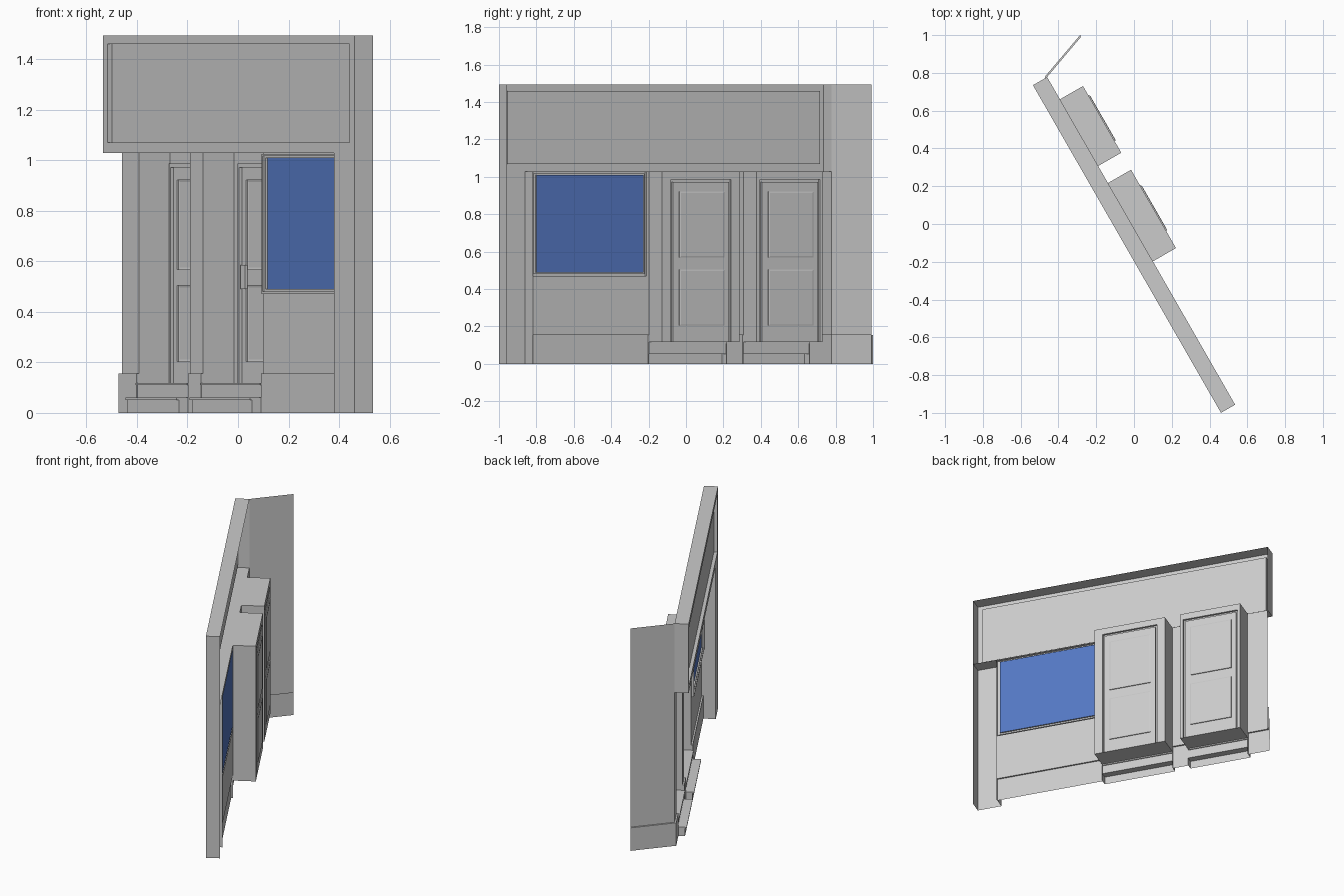
import bpy, bmesh
from math import radians
from mathutils import Matrix

cube = bpy.data.objects.get("Cube")
if cube:
    bpy.data.objects.remove(cube)

# Local frame: x runs along the shopfront, -y is the street side, z is up
PLACE = Matrix.Translation((-0.535, 0.735, 0)) @ Matrix.Rotation(radians(-60.15), 4, 'Z')
WALL = 0.0865      # wall plane
BACK = 0.2275      # back plane of the door alcoves
SOFFIT, TOP, FLOOR, PLINTH = 1.03, 1.495, 0.118, 0.155


def material(name, rgb):
    m = bpy.data.materials.new(name)
    m.use_nodes = True
    m.diffuse_color = (*rgb, 1)
    bsdf = next(n for n in m.node_tree.nodes if n.type == 'BSDF_PRINCIPLED')
    bsdf.inputs["Base Color"].default_value = (*rgb, 1)
    return m


GREY = material("plaster grey", (0.6, 0.6, 0.6))
BLUE = material("glass blue", (0.09, 0.19, 0.55))


def face(bm, points):
    return bm.faces.new([bm.verts.new(p) for p in points])


def loop(x0, x1, z0, z1, y):
    return [(x0, y, z0), (x1, y, z0), (x1, y, z1), (x0, y, z1)]


def nested(bm, loops, fill=True):
    """Bridge a chain of rectangles, each given as (x0, x1, z0, z1, y)."""
    rings = [loop(*l) for l in loops]
    for a, b in zip(rings, rings[1:]):
        for i in range(4):
            j = (i + 1) % 4
            face(bm, (a[i], a[j], b[j], b[i]))
    if fill:
        face(bm, rings[-1])


def ribbon(bm, path, z0, z1):
    """Vertical sheet along a plan path."""
    for (ax, ay), (bx, by) in zip(path, path[1:]):
        face(bm, ((ax, ay, z0), (bx, by, z0), (bx, by, z1), (ax, ay, z1)))


def box(bm, x0, x1, y0, y1, z0, z1):
    nested(bm, [(x0, x1, z0, z1, y1), (x0, x1, z0, z1, y0)])
    face(bm, reversed(loop(x0, x1, z0, z1, y1)))


def finish(bm, name, mat=GREY):
    flat = [f for f in bm.faces if f.calc_area() < 1e-7]
    bmesh.ops.delete(bm, geom=flat, context='FACES')
    bmesh.ops.remove_doubles(bm, verts=bm.verts, dist=1e-5)
    me = bpy.data.meshes.new(name)
    bm.to_mesh(me)
    bm.free()
    me.materials.append(mat)
    ob = bpy.data.objects.new(name, me)
    bpy.context.collection.objects.link(ob)
    ob.matrix_world = PLACE
    return ob


# Alcove extents along the wall, and the offset of each door
ALCOVES = {"far": (0.136, 0.543, -0.548), "near": (0.647, 1.125, 0.0)}
A0, A1 = ALCOVES["far"][:2]
B0, B1 = ALCOVES["near"][:2]
PIER, END = 1.84, 2.0
W0 = 1.14          # window start

# Wall sheet around the alcoves and window
bm = bmesh.new()
for rect in ((0, A0, PLINTH, SOFFIT), (A1, B0, PLINTH, SOFFIT), (B1, PIER, PLINTH, 0.47),
             (B1, W0, 0.47, SOFFIT), (W0, PIER, 1.025, SOFFIT)):
    face(bm, loop(*rect, WALL))
finish(bm, "wall")

# Return wall turning the far corner
WING = (-0.095, 0.348)
bm = bmesh.new()
ribbon(bm, [WING, (0, WALL)], PLINTH, TOP)
finish(bm, "return_wall")

# Plinth with a small ledge
bm = bmesh.new()
PF = 0.076
for front, rear in (
        ([(-0.106, 0.349), (-0.007, PF), (A0, PF)], [WING, (0, WALL), (A0, WALL)]),
        ([(A1, PF), (B0, PF)], [(A1, WALL), (B0, WALL)]),
        ([(B1, PF), (PIER, PF)], [(B1, WALL), (PIER, WALL)])):
    ribbon(bm, [rear[0]] + front + [rear[-1]], 0, PLINTH)
    for i in range(len(front) - 1):
        face(bm, [(*p, PLINTH) for p in (front[i], front[i + 1], rear[i + 1], rear[i])])
finish(bm, "plinth")

# End pilaster
bm = bmesh.new()
ribbon(bm, [(PIER, WALL), (PIER, 0), (END, 0), (END, WALL)], 0, SOFFIT)
finish(bm, "pilaster")

# Fascia board with sunk panel
bm = bmesh.new()
outer, panel = (0, END, SOFFIT, TOP), (0.035, 1.96, 1.07, 1.46)
nested(bm, [(*outer, WALL), (*outer, 0), (*panel, 0), (*panel, 0.022)])
finish(bm, "fascia")

# Window frame and glass
bm = bmesh.new()
rim, mid, pane = (W0, PIER, 0.47, 1.025), (1.148, 1.832, 0.48, 1.018), (1.16, 1.818, 0.49, 1.01)
nested(bm, [(*rim, WALL), (*rim, 0.07), (*mid, 0.07), (*mid, 0.077), (*pane, 0.077),
            (*pane, WALL)], fill=False)
finish(bm, "window_frame")
bm = bmesh.new()
face(bm, loop(*pane, 0.086))
finish(bm, "window_glass", BLUE)

for name, (x0, x1, off) in ALCOVES.items():
    # Alcove shell with raised door surround
    bm = bmesh.new()
    hole = (x0, x1, FLOOR, SOFFIT)
    trim = (0.70 + off, 1.07 + off, FLOOR, 0.987)
    leaf = (0.712 + off, 1.058 + off, FLOOR, 0.972)
    nested(bm, [(*hole, WALL), (*hole, BACK), (*trim, BACK), (*trim, 0.2135),
                (*leaf, 0.2135), (*leaf, BACK)], fill=False)
    finish(bm, name + "_alcove")

    # Door leaf with two sunk panels
    bm = bmesh.new()
    xs = [leaf[0], 0.743 + off, 1.021 + off, leaf[1]]
    zs = [FLOOR, 0.204, 0.504, 0.568, 0.922, leaf[3]]
    for i in range(3):
        for k in range(5):
            cell = (xs[i], xs[i + 1], zs[k], zs[k + 1])
            if i == 1 and k in (1, 3):
                m = 0.008
                inner = (cell[0] + m, cell[1] - m, cell[2] + m, cell[3] - m)
                nested(bm, [(*cell, BACK), (*cell, 0.233), (*inner, 0.235)])
            else:
                face(bm, loop(*cell, BACK))
    finish(bm, name + "_door")

    # Two steps: slabs with nosing, open behind the risers
    bm = bmesh.new()
    box(bm, x0, x1, 0.0715, WALL, 0.110, FLOOR)
    box(bm, x0, x1, 0.025, 0.082, 0.052, 0.06)
    ribbon(bm, [(x0, WALL), (x0, 0.08), (x1, 0.08), (x1, WALL)], 0.06, 0.11)
    ribbon(bm, [(x0, WALL), (x0, 0.035), (x1, 0.035), (x1, WALL)], 0, 0.052)
    finish(bm, name + "_steps")

# Door handle plate
bm = bmesh.new()
box(bm, 0.722, 0.755, 0.215, BACK, 0.49, 0.585)
finish(bm, "door_handle")
